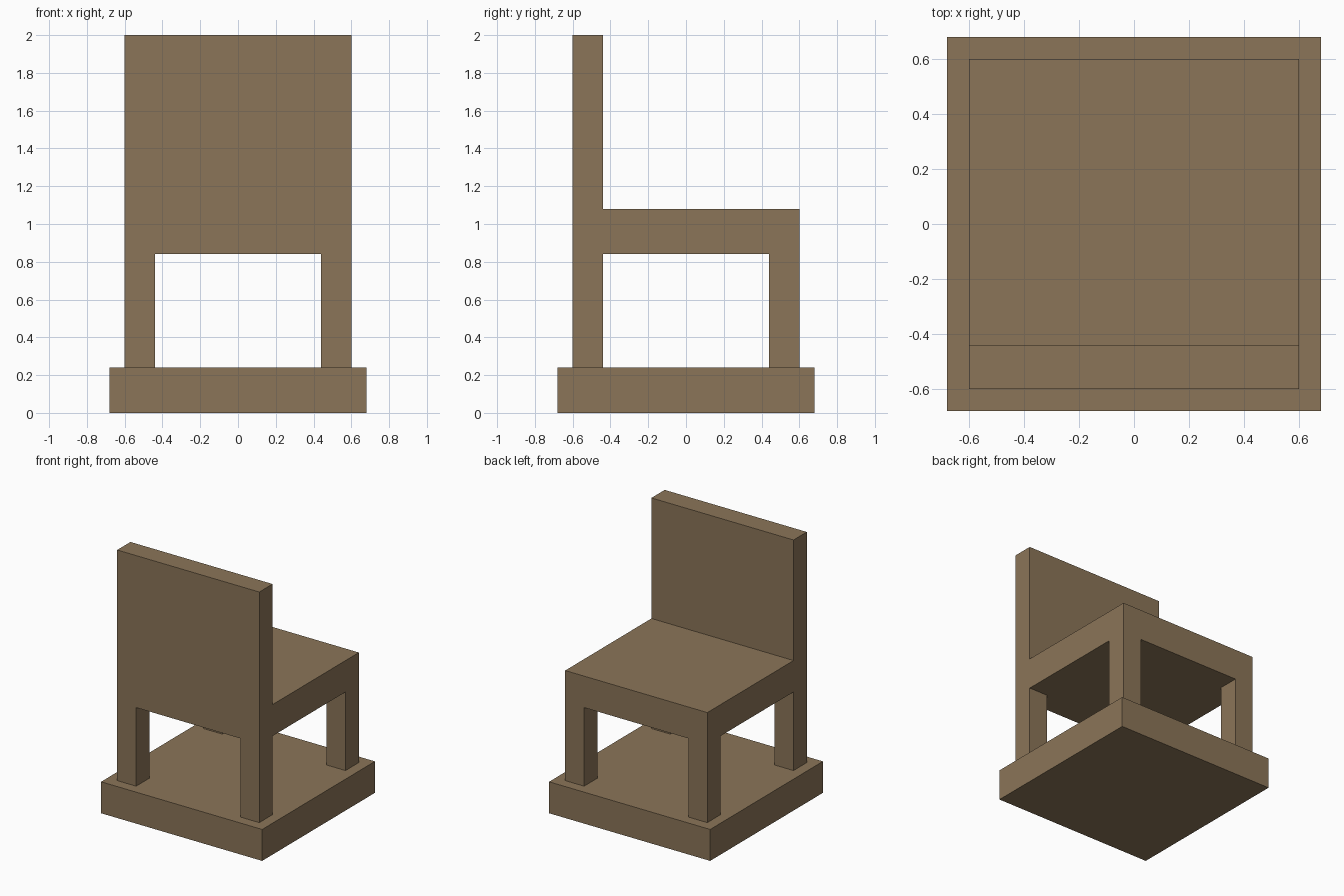
import bpy

cube = bpy.data.objects.get("Cube")
if cube:
    bpy.data.objects.remove(cube, do_unlink=True)

# One wood colour for the whole chair
wood = bpy.data.materials.new("brown_wood")
wood.use_nodes = True
colour = (0.258, 0.178, 0.098, 1.0)
wood.diffuse_color = colour
wood.node_tree.nodes["Principled BSDF"].inputs["Base Color"].default_value = colour


def box(name, low, high):
    """Add a flat-faced box spanning two opposite corners."""
    centre = [(a + b) / 2 for a, b in zip(low, high)]
    bpy.ops.mesh.primitive_cube_add(size=1, location=centre)
    obj = bpy.context.object
    obj.name = name
    obj.scale = [b - a for a, b in zip(low, high)]
    bpy.ops.object.transform_apply(location=False, rotation=False, scale=True)
    obj.data.materials.append(wood)
    return obj


HALF = 0.6          # half width of the chair
BASE = 0.68         # half width of the plinth
THICK = 0.16        # leg and backrest thickness
FLOOR, UNDER, SEAT, TOP = 0.24, 0.84, 1.08, 2.0

# Plinth, seat and backrest
box("base", (-BASE, -BASE, 0), (BASE, BASE, FLOOR))
box("seat", (-HALF, -HALF, UNDER), (HALF, HALF, SEAT))
box("backrest", (-HALF, -HALF, SEAT), (HALF, THICK - HALF, TOP))

# Four square legs at the corners of the seat
mid, half = HALF - THICK / 2, THICK / 2
for x_name, sx in (("left", 1), ("right", -1)):
    for y_name, sy in (("front", -1), ("back", 1)):
        x, y = sx * mid, sy * mid
        box(f"{y_name}_{x_name}_leg",
            (x - half, y - half, FLOOR), (x + half, y + half, UNDER))
